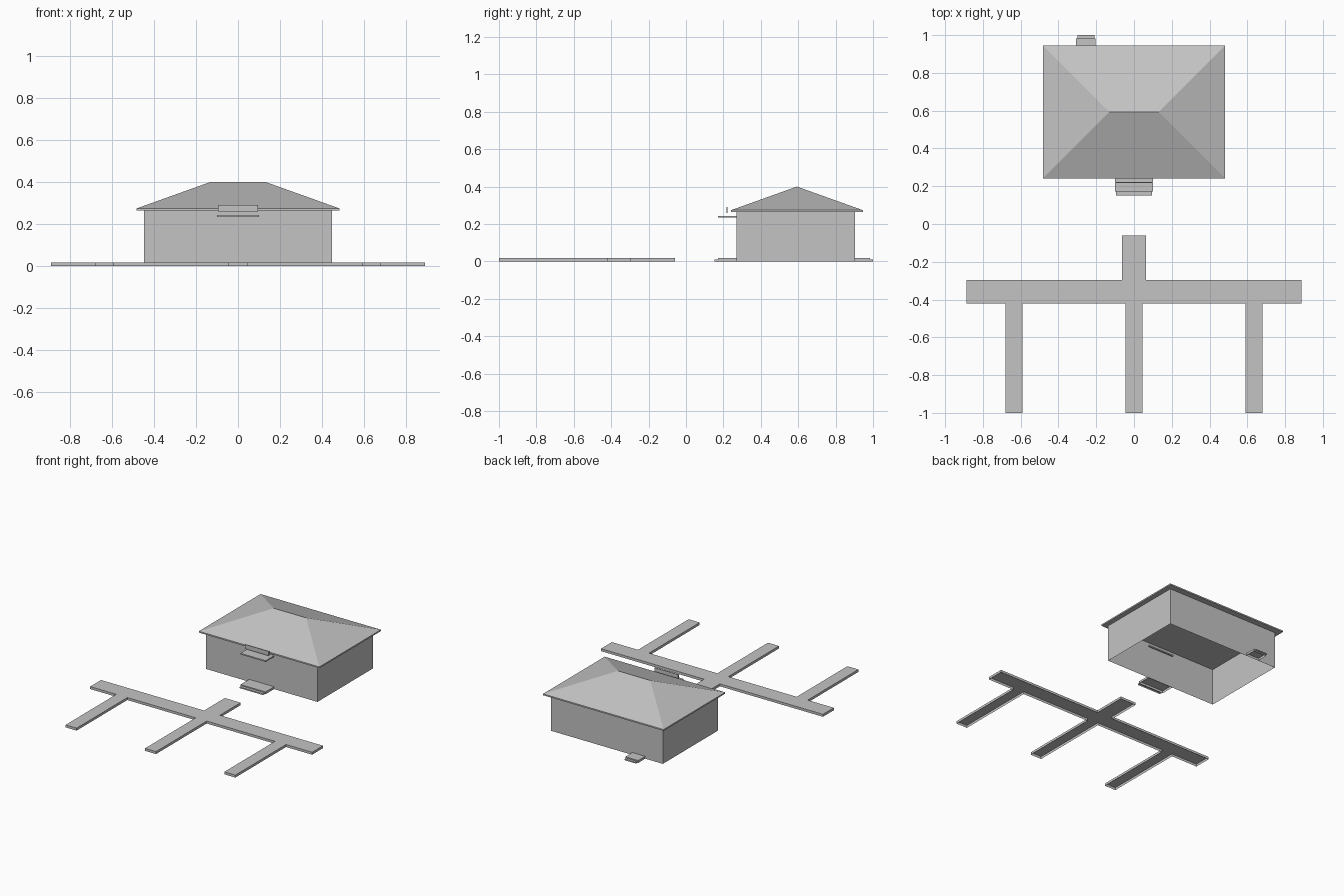
import bpy
import bmesh

old = bpy.data.objects.get("Cube")
if old:
    bpy.data.objects.remove(old, do_unlink=True)

# One plain grey for everything
grey = bpy.data.materials.new("plain grey")
grey.use_nodes = True
GREY = (0.55, 0.55, 0.55, 1)
grey.diffuse_color = GREY
grey.node_tree.nodes["Principled BSDF"].inputs["Base Color"].default_value = GREY


def finish(name, bm):
    mesh = bpy.data.meshes.new(name)
    bm.to_mesh(mesh)
    bm.free()
    mesh.materials.append(grey)
    ob = bpy.data.objects.new(name, mesh)
    bpy.context.collection.objects.link(ob)
    return ob


def prism(name, outline, z0, z1, closed=True):
    """Extrude a counter-clockwise outline; leave the underside open if not closed."""
    bm = bmesh.new()
    low = [bm.verts.new((x, y, z0)) for x, y in outline]
    high = [bm.verts.new((x, y, z1)) for x, y in outline]
    bm.faces.new(high)
    if closed:
        bm.faces.new(low[::-1])
    n = len(outline)
    for i in range(n):
        j = (i + 1) % n
        bm.faces.new((low[i], low[j], high[j], high[i]))
    return finish(name, bm)


def rect(x0, x1, y0, y1):
    return [(x0, y0), (x1, y0), (x1, y1), (x0, y1)]


# Walls: an open-bottomed shell
prism("house_walls", rect(-0.447, 0.447, 0.27, 0.903), 0, 0.265, closed=False)

# Hipped roof: eave slab drawn up to a short ridge
EAVE, RIDGE_Z, RIDGE_X, RIDGE_Y = 0.274, 0.4, 0.13, 0.593
bm = bmesh.new()
corners = rect(-0.482, 0.482, 0.241, 0.945)
low = [bm.verts.new((x, y, 0.264)) for x, y in corners]
rim = [bm.verts.new((x, y, EAVE)) for x, y in corners]
left, right = [bm.verts.new((s * RIDGE_X, RIDGE_Y, RIDGE_Z)) for s in (-1, 1)]
bm.faces.new(low[::-1])
for i in range(4):
    j = (i + 1) % 4
    bm.faces.new((low[i], low[j], rim[j], rim[i]))
bm.faces.new((rim[0], rim[1], right, left))
bm.faces.new((rim[1], rim[2], right))
bm.faces.new((rim[2], rim[3], left, right))
bm.faces.new((rim[3], rim[0], left))
finish("hipped_roof", bm)

# Entrance canopy and the board above it
prism("entrance_canopy", rect(-0.101, 0.101, 0.172, 0.28), 0.234, 0.243)
prism("entrance_board", rect(-0.094, 0.094, 0.217, 0.223), 0.259, 0.291)

# Doorsteps: main block with a lower, narrower tread
prism("front_step", rect(-0.1, 0.1, 0.172, 0.27), 0, 0.017, closed=False)
prism("front_step_tread", rect(-0.094, 0.094, 0.152, 0.172), 0, 0.009, closed=False)
prism("back_step", rect(-0.306, -0.203, 0.903, 0.983), 0, 0.017, closed=False)
prism("back_step_tread", rect(-0.3, -0.209, 0.983, 1.0), 0, 0.009, closed=False)

# Footpath: crossbar with three front branches and one stub toward the house
FRONT, BACK = -0.421, -0.297
path = [(-0.888, FRONT)]
for centre in (-0.635, 0, 0.635):
    a, b = centre - 0.044, centre + 0.044
    path += [(a, FRONT), (a, -1), (b, -1), (b, FRONT)]
path += [(0.888, FRONT), (0.888, BACK), (0.063, BACK), (0.063, -0.06),
         (-0.063, -0.06), (-0.063, BACK), (-0.888, BACK)]
prism("footpath", path, 0, 0.018, closed=False)
